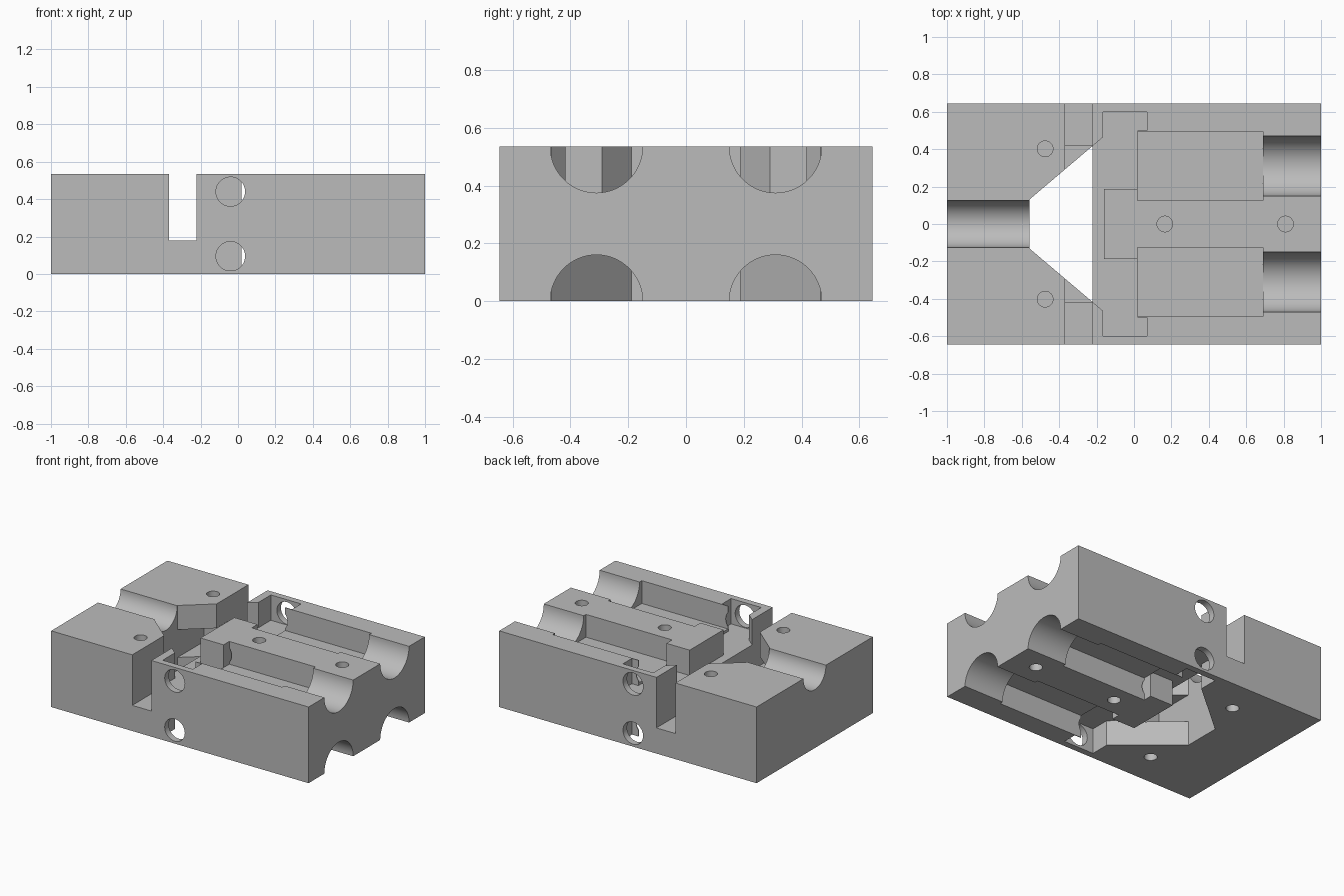
import bpy, bmesh, math
from mathutils import Matrix

if "Cube" in bpy.data.objects:
    bpy.data.objects.remove(bpy.data.objects["Cube"])

H, W = 0.535, 0.645        # block height and half width
DEEP, SHALLOW = 0.178, 0.16  # pocket depths

grey = bpy.data.materials.new("plain_grey")
grey.diffuse_color = (0.5, 0.5, 0.5, 1)
grey.use_nodes = True
grey.node_tree.nodes["Principled BSDF"].inputs["Base Color"].default_value = grey.diffuse_color


def make(name, bm):
    bmesh.ops.recalc_face_normals(bm, faces=bm.faces[:])
    me = bpy.data.meshes.new(name)
    bm.to_mesh(me)
    bm.free()
    me.materials.append(grey)
    ob = bpy.data.objects.new(name, me)
    bpy.context.scene.collection.objects.link(ob)
    return ob


def prism(name, pts, z0, z1):
    bm = bmesh.new()
    face = bm.faces.new([bm.verts.new((x, y, z0)) for x, y in pts])
    ext = bmesh.ops.extrude_face_region(bm, geom=[face])
    verts = [g for g in ext["geom"] if isinstance(g, bmesh.types.BMVert)]
    bmesh.ops.translate(bm, verts=verts, vec=(0, 0, z1 - z0))
    return make(name, bm)


def box(name, x0, x1, y0, y1, z0, z1):
    return prism(name, [(x0, y0), (x1, y0), (x1, y1), (x0, y1)], z0, z1)


def rod(name, centre, r, length, axis, n=64):
    rot = {"x": Matrix.Rotation(math.pi / 2, 4, "Y"),
           "y": Matrix.Rotation(math.pi / 2, 4, "X"),
           "z": Matrix.Identity(4)}[axis]
    bm = bmesh.new()
    bmesh.ops.create_cone(bm, cap_ends=True, segments=n, radius1=r, radius2=r,
                          depth=length, matrix=Matrix.Translation(centre) @ rot)
    return make(name, bm)


body = box("clamp_block", -1, 1, -W, W, 0, H)


def combine(tool, op="DIFFERENCE"):
    mod = body.modifiers.new("cut", "BOOLEAN")
    mod.operation, mod.solver, mod.object = op, "EXACT", tool
    bpy.context.view_layer.objects.active = body
    bpy.ops.object.modifier_apply(modifier=mod.name)
    bpy.data.objects.remove(tool)


# funnel and cross pocket outline, mirrored in y
half = [(-0.56, 0.13), (-0.165, 0.465), (-0.165, 0.6), (0.07, 0.6), (0.07, 0.5), (0.02, 0.5)]
outline = half + [(x, -y) for x, y in reversed(half)]


def span(depth, top):
    return (H - depth, H + 0.2) if top else (-0.2, depth)


for top in (True, False):
    combine(prism("funnel_cutter", outline, *span(DEEP, top)))
    face_z = H if top else 0
    for s in (-1, 1):
        # long side pockets and their half-round exits
        y0, y1 = sorted((s * 0.125, s * 0.495))
        combine(box("pocket_cutter", 0.0, 0.69, y0, y1, *span(SHALLOW, top)))
        combine(rod("exit_cutter", (0.9, s * 0.31, face_z), SHALLOW, 0.5, "x"))
        # blind screw holes in the wide end
        combine(rod("screw_cutter", (-0.475, s * 0.402, face_z), 0.042, 0.3, "z", 32))
    # blind screw holes along the centre rib
    for x in (0.165, 0.81):
        combine(rod("screw_cutter", (x, 0, face_z), 0.042, 0.3, "z", 32))
    # cross holes through both side walls
    combine(rod("side_hole_cutter", (-0.04, 0, 0.44 if top else 0.095), 0.078, 2, "y", 48))

# single half-round entry, open chamber in the funnel and top slot
combine(rod("entry_cutter", (-0.85, 0, H), 0.125, 0.7, "x"))
combine(box("chamber_cutter", -0.56, -0.222, -0.42, 0.42, 0.17, H - 0.17))
combine(box("slot_cutter", -0.37, -0.222, -1, 1, 0.18, 1))

# wide head on the front of the centre rib
combine(box("rib_head", -0.16, 0.02, -0.188, 0.188, 0, H), "UNION")

bpy.ops.object.select_all(action="DESELECT")
body.select_set(True)
bpy.context.view_layer.objects.active = body
bpy.ops.object.shade_smooth_by_angle(angle=math.radians(30))
